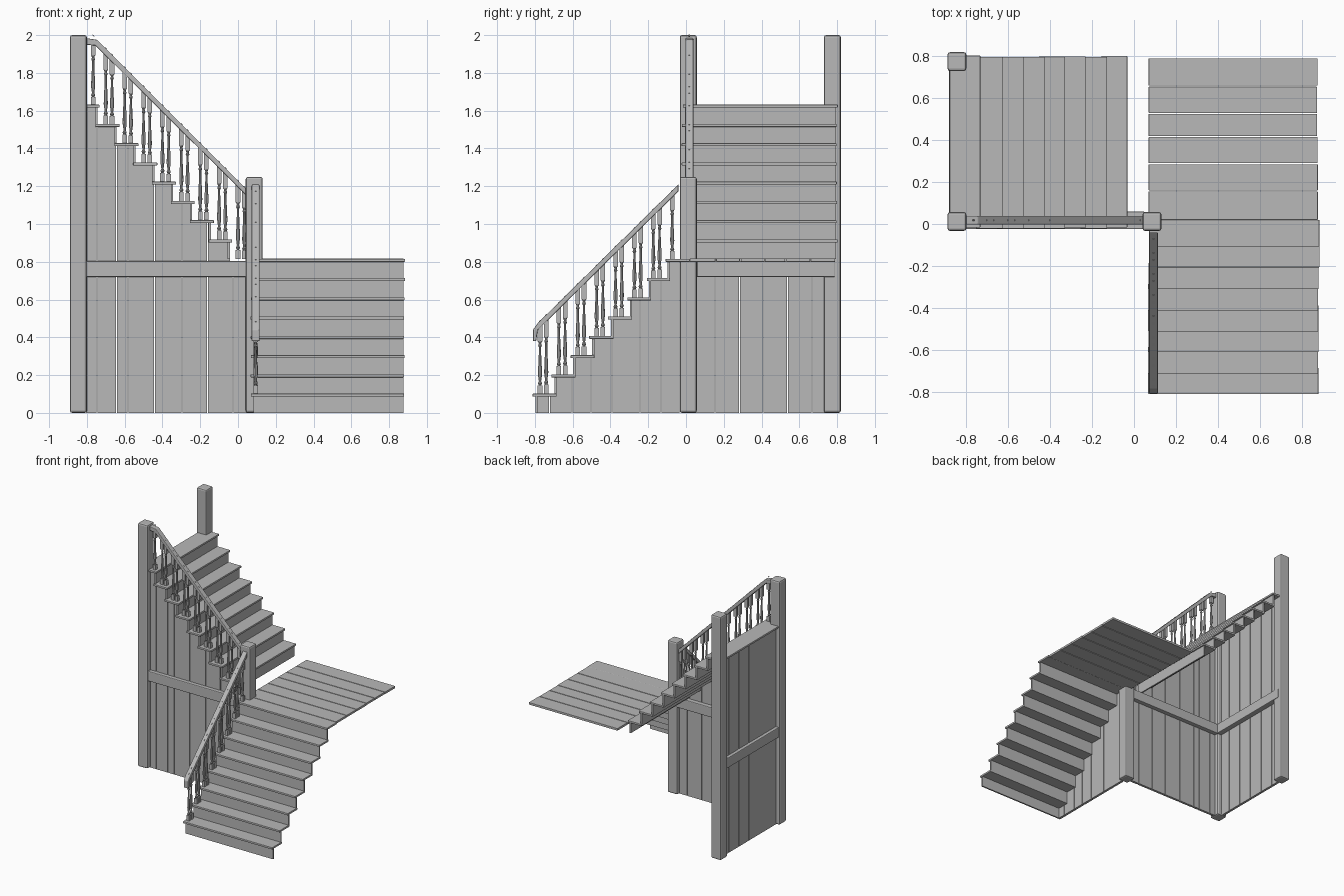
import bpy, bmesh, math, random

random.seed(4)
if "Cube" in bpy.data.objects:
    bpy.data.objects.remove(bpy.data.objects["Cube"], do_unlink=True)

GREY = (0.48, 0.48, 0.48, 1)
wood = bpy.data.materials.new("grey wood")
wood.use_nodes = True
wood.diffuse_color = GREY
wood.node_tree.nodes["Principled BSDF"].inputs["Base Color"].default_value = GREY


# Flight frames: u runs along the climb, v across the flight, w upward
def along_y(u, v, w):
    return (v, u, w)


def along_minus_x(u, v, w):
    return (-u, v, w)


def prism(bm, place, outline, v0, v1):
    """Extrude a (u, w) outline from v0 to v1."""
    near = [bm.verts.new(place(u, v0, w)) for u, w in outline]
    far = [bm.verts.new(place(u, v1, w)) for u, w in outline]
    bm.faces.new(near)
    bm.faces.new(far[::-1])
    for i in range(len(near)):
        j = (i + 1) % len(near)
        bm.faces.new((near[i], far[i], far[j], near[j]))


def box(bm, place, u0, u1, v0, v1, w0, w1):
    prism(bm, place, [(u0, w0), (u1, w0), (u1, w1), (u0, w1)], v0, v1)


def finish(bm, name, bevel=0, smooth=False):
    bmesh.ops.recalc_face_normals(bm, faces=bm.faces)
    mesh = bpy.data.meshes.new(name)
    bm.to_mesh(mesh)
    bm.free()
    mesh.materials.append(wood)
    obj = bpy.data.objects.new(name, mesh)
    bpy.context.collection.objects.link(obj)
    if bevel:
        mod = obj.modifiers.new("soft edges", "BEVEL")
        mod.width = bevel
        mod.segments = 2
    if smooth:
        bpy.ops.object.select_all(action="DESELECT")
        obj.select_set(True)
        bpy.context.view_layer.objects.active = obj
        bpy.ops.object.shade_smooth_by_angle(angle=math.radians(35))
    return obj


RUN, RISE, THICK, STEPS, GAP = 0.1, 0.102, 0.016, 8, 0.005


def treads_and_risers(name, place, start, base, v0, v1, last_depth):
    treads, risers = bmesh.new(), bmesh.new()
    for k in range(STEPS):
        u, top = start + RUN * k, base + RISE * (k + 1)
        depth = last_depth if k == STEPS - 1 else RUN + 0.025
        jig = random.uniform(-0.004, 0.004)
        box(treads, place, u + jig, u + depth, v0 + jig, v1 + jig, top - THICK, top)
        box(risers, place, u + 0.013, u + 0.025, v0 + 0.015, v1 - 0.005,
            top - RISE - (THICK if k else 0), top - THICK)
    finish(treads, name + "_treads", 0.003)
    finish(risers, name + "_risers")


def stepped_wall(name, place, cuts, start, base, v0, v1):
    """Vertical planks whose tops follow the undersides of the treads."""
    def top(u):
        k = math.floor((u - start - 0.013) / RUN) + 1
        return base + RISE * max(0, min(STEPS, k)) - THICK

    bm = bmesh.new()
    edges = [start + 0.013 + RUN * k for k in range(STEPS)]
    for a, b in zip(cuts, cuts[1:]):
        b -= GAP
        stops = [a] + [e for e in edges if a + 0.001 < e < b - 0.001] + [b]
        outline = [(b, 0), (a, 0)]
        for s, t in zip(stops, stops[1:]):
            w = top((s + t) / 2)
            outline += [(s, w), (t, w)]
        prism(bm, place, outline, v0, v1)
    finish(bm, name)


# Turned baluster profile: (share of height, radius)
TURNED = [(0.12, 0.006), (0.15, 0.011), (0.18, 0.006), (0.28, 0.011), (0.36, 0.010),
          (0.6, 0.006), (0.68, 0.006), (0.7, 0.010), (0.73, 0.006), (0.76, 0.010)]


def baluster(bm, place, u, v, w0, w1):
    h, s = w1 - w0, 0.012
    box(bm, place, u - s, u + s, v - s, v + s, w0, w0 + 0.12 * h)
    box(bm, place, u - s, u + s, v - s, v + s, w0 + 0.76 * h, w1)
    rings = []
    for share, r in TURNED:
        angles = [math.tau * i / 8 for i in range(8)]
        rings.append([bm.verts.new(place(u + r * math.cos(a), v + r * math.sin(a),
                                         w0 + share * h)) for a in angles])
    for lo, hi in zip(rings, rings[1:]):
        for i in range(8):
            j = (i + 1) % 8
            bm.faces.new((lo[i], lo[j], hi[j], hi[i]))


def balustrade(name, place, start, base, v, steps, rail_low, slope, limits):
    """Two balusters on each step, with a small peg above each in the rail."""
    bm, pegs = bmesh.new(), bmesh.new()
    for k in steps:
        for offset in (0.037, 0.07):
            u = start + RUN * (k - 1) + offset
            if not limits[0] < u < limits[1]:
                continue
            under = rail_low[1] + slope * (u - rail_low[0])
            baluster(bm, place, u, v, base + RISE * k, under + 0.012)
            w = under + 0.036
            prism(pegs, place, [(u - 0.004, w - 0.007), (u + 0.004, w + 0.001),
                                (u + 0.002, w + 0.004), (u - 0.006, w - 0.004)],
                  v - 0.004, v + 0.004)
    finish(bm, name + "_balusters", smooth=True)
    finish(pegs, name + "_rail_pegs")


# Lower flight, climbing toward the back
LOW = -0.81
treads_and_risers("lower", along_y, LOW, 0, 0.07, 0.882, 0.13)
stepped_wall("lower_wall", along_y, [-0.797, -0.72, -0.6, -0.5, -0.39, -0.24, -0.13, -0.03],
             LOW, 0, 0.082, 0.102)
balustrade("lower", along_y, LOW, 0, 0.093, range(1, 9), (-0.785, 0.44), 0.986, (-0.8, -0.05))
bm = bmesh.new()
prism(bm, along_y, [(-0.04, 1.21), (-0.785, 0.475), (-0.81, 0.44), (-0.81, 0.38),
                    (-0.793, 0.38), (-0.785, 0.438), (-0.04, 1.173)], 0.072, 0.114)
finish(bm, "lower_handrail", 0.005)

# Upper flight, climbing toward the model's right
HIGH, DECK = 0.03, 0.816
treads_and_risers("upper", along_minus_x, HIGH, DECK, -0.02, 0.8, 0.15)
stepped_wall("upper_wall", along_minus_x, [-0.06, 0.03, 0.165, 0.3, 0.445, 0.585, 0.645, 0.75, 0.81],
             HIGH, DECK, 0.005, 0.025)
balustrade("upper", along_minus_x, HIGH, DECK, 0.018, range(0, 9), (-0.04, 1.155), 1.0, (-0.05, 0.785))
bm = bmesh.new()
prism(bm, along_minus_x, [(-0.05, 1.18), (0.745, 1.975), (0.81, 1.985), (0.81, 1.95),
                          (0.755, 1.945), (-0.05, 1.145)], -0.003, 0.039)
finish(bm, "upper_handrail", 0.005)

# Landing planks
bm = bmesh.new()
bounds = [0.02, 0.16, 0.29, 0.42, 0.53, 0.66, 0.795]
for a, b in zip(bounds, bounds[1:]):
    box(bm, along_y, a, b - GAP, 0.07, 0.875 + random.uniform(-0.003, 0.003), 0.8, DECK + 0.002)
finish(bm, "landing_planks", 0.002)

# Side wall planks below the top step
bm = bmesh.new()
bounds = [0.03, 0.155, 0.285, 0.41, 0.54, 0.67, 0.76]
for a, b in zip(bounds, bounds[1:]):
    box(bm, along_y, a, b - GAP, -0.857, -0.837, 0, 1.62)
finish(bm, "side_wall")

# Horizontal beams along the front and side walls
bm = bmesh.new()
box(bm, along_minus_x, -0.05, 0.84, -0.025, 0.06, 0.72, 0.803)
finish(bm, "front_beam", 0.006)
bm = bmesh.new()
box(bm, along_y, 0.03, 0.79, -0.883, -0.795, 0.72, 0.803)
finish(bm, "side_beam", 0.006)

# Posts
for name, x, y, height in (("front_post", -0.845, 0.012, 2.0),
                           ("back_post", -0.845, 0.775, 2.0),
                           ("corner_post", 0.086, 0.012, 1.25)):
    bm = bmesh.new()
    box(bm, along_y, y - 0.045, y + 0.045, x - 0.045, x + 0.045, 0, height)
    finish(bm, name, 0.012)
